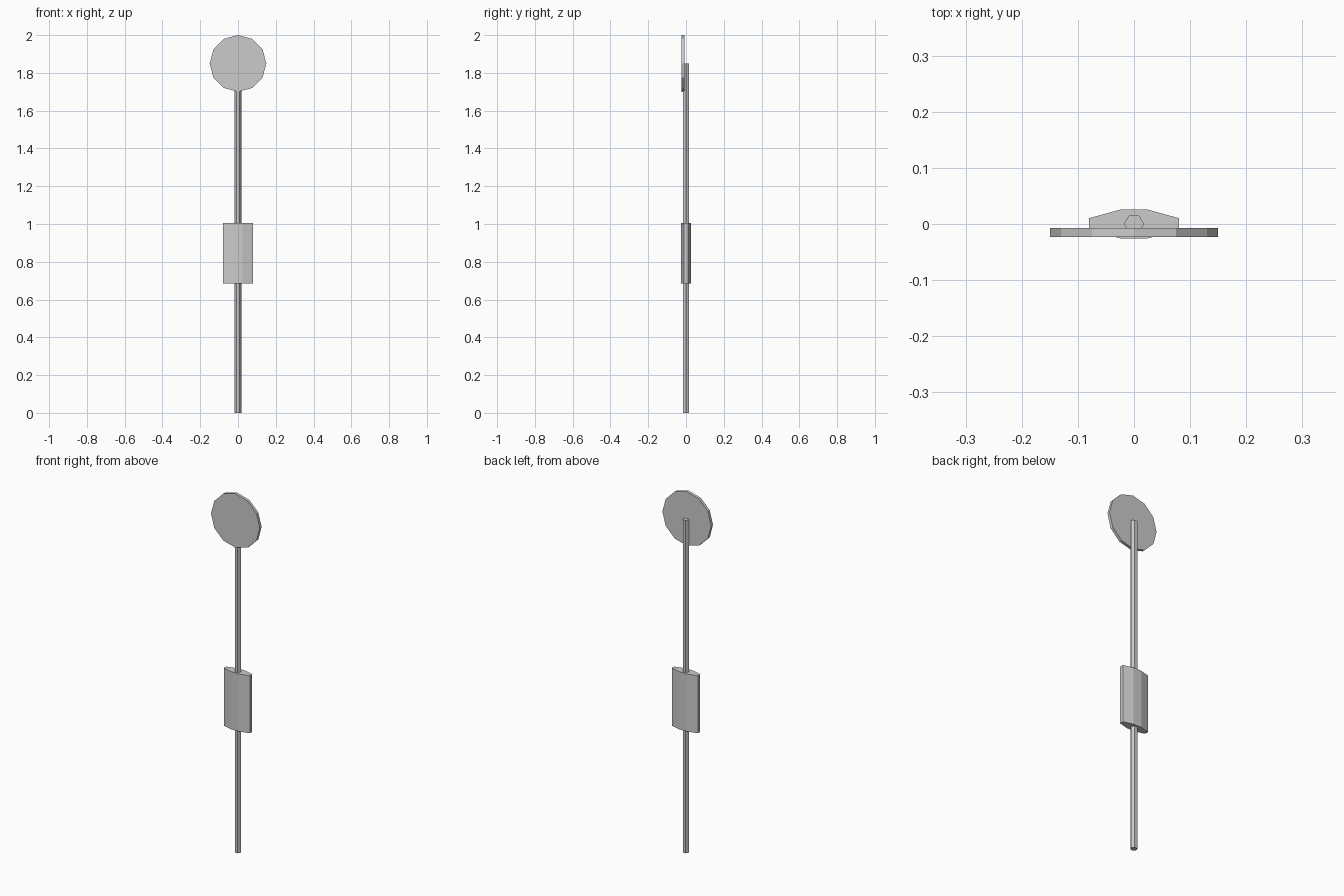
import bpy, bmesh, math
from mathutils import Vector

if "Cube" in bpy.data.objects:
    bpy.data.objects.remove(bpy.data.objects["Cube"])


def prism(name, profile, offset):
    """Extrude a closed planar profile along offset into a flat-shaded solid."""
    bm = bmesh.new()
    face = bm.faces.new([bm.verts.new(p) for p in profile])
    ext = bmesh.ops.extrude_face_region(bm, geom=[face], use_keep_orig=True)
    moved = [v for v in ext["geom"] if isinstance(v, bmesh.types.BMVert)]
    bmesh.ops.translate(bm, verts=moved, vec=Vector(offset))
    bmesh.ops.recalc_face_normals(bm, faces=bm.faces)
    mesh = bpy.data.meshes.new(name)
    bm.to_mesh(mesh)
    bm.free()
    obj = bpy.data.objects.new(name, mesh)
    bpy.context.collection.objects.link(obj)
    return obj


def ring(sides, radius):
    return [(radius * math.cos(math.tau * i / sides),
             radius * math.sin(math.tau * i / sides)) for i in range(sides)]


# Six-sided pole running from the ground to the middle of the disc
prism("pole", [(x, y, 0) for x, y in ring(6, 0.0178)], (0, 0, 1.85))

# Twelve-sided round sign plate on the front of the pole
prism("sign_disc", [(x, -0.007, 1.85 + z) for x, z in ring(12, 0.15)],
      (0, -0.016, 0))

# Chamfered notice holder wrapped around the pole
quarter = [(0.08, 0.0105), (0.025, 0.0255)]
half = quarter + [(-x, y) for x, y in reversed(quarter)]
outline = half + [(-x, -y) for x, y in half]
prism("notice_holder", [(x, y, 0.685) for x, y in outline], (0, 0, 0.32))
